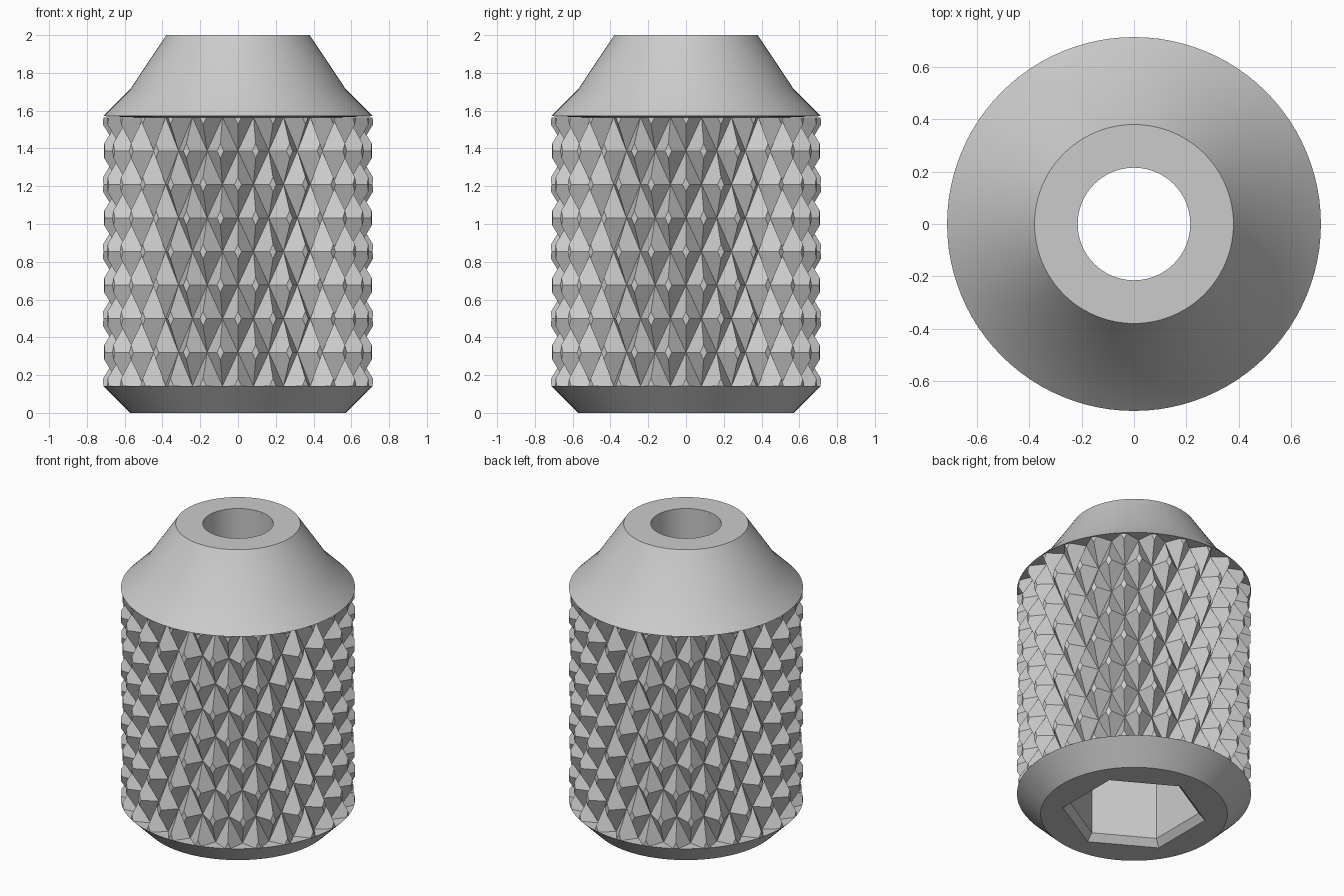
import bpy, bmesh
from math import cos, sin, pi, radians
from mathutils import Vector

cube = bpy.data.objects.get("Cube")
if cube:
    bpy.data.objects.remove(cube, do_unlink=True)

grey = bpy.data.materials.new("plain_grey")
grey.use_nodes = True
colour = (0.6, 0.6, 0.6, 1)
grey.diffuse_color = colour
grey.node_tree.nodes["Principled BSDF"].inputs["Base Color"].default_value = colour

SEGMENTS = 96
Z_LOW, Z_HIGH = 0.143, 1.565     # ends of the knurled grip
R_MAX = 0.714


def finish(name, bm, smooth):
    mesh = bpy.data.meshes.new(name)
    bm.to_mesh(mesh)
    bm.free()
    mesh.materials.append(grey)
    obj = bpy.data.objects.new(name, mesh)
    bpy.context.collection.objects.link(obj)
    if smooth:
        bpy.ops.object.select_all(action='DESELECT')
        obj.select_set(True)
        bpy.context.view_layer.objects.active = obj
        bpy.ops.object.shade_smooth_by_angle(angle=radians(25))


def circle(angle):
    return 1.0


def hexagon(angle):
    # polar outline with two corners on the y axis
    return cos(pi / 6) / cos((angle + pi / 6) % (pi / 3) - pi / 6)


def lathe(name, profile):
    """Spin (radius, height, outline) points; the outer surface runs upwards."""
    bm = bmesh.new()
    rings = []
    for r, z, outline in profile:
        ring = []
        for s in range(SEGMENTS):
            a = 2 * pi * s / SEGMENTS
            k = r * outline(a)
            ring.append(bm.verts.new((k * cos(a), k * sin(a), z)))
        rings.append(ring)
    for low, high in zip(rings, rings[1:]):
        for s in range(SEGMENTS):
            n = (s + 1) % SEGMENTS
            bm.faces.new((low[s], low[n], high[n], high[s]))
    finish(name, bm, True)


def knurl(name, columns, rows, r_peak, r_valley, cut):
    """Ring of four-sided pyramids with flattened tips."""
    bm = bmesh.new()

    def point(i, j):
        a = pi * i / columns
        r = r_valley if (i + j) % 2 else r_peak
        return Vector((r * cos(a), r * sin(a), Z_LOW + (Z_HIGH - Z_LOW) * j / rows))

    def add(points):
        bm.faces.new([bm.verts.new(p) for p in points])

    for i in range(2 * columns):
        for j in range(rows + 1):
            # pyramid sides
            if j < rows:
                q = [point(i, j), point(i + 1, j), point(i + 1, j + 1), point(i, j + 1)]
                for k in ((0, 2) if (i + j) % 2 == 0 else (1, 3)):
                    p, v, w = q[k], q[(k + 1) % 4], q[k - 1]
                    add((p.lerp(v, cut), v, w, p.lerp(w, cut)))
            # flattened tip
            if (i + j) % 2 == 0:
                around = ((i + 1, j), (i, j + 1), (i - 1, j), (i, j - 1))
                add([point(i, j).lerp(point(*n), cut) for n in around if 0 <= n[1] <= rows])
    bmesh.ops.remove_doubles(bm, verts=bm.verts, dist=0.0001)
    finish(name, bm, False)


# Chamfered lower end with its hexagonal socket, stepping down to the bore
lathe("lower_collar_and_socket", [
    (0.215, 1.4, circle), (0.40, 1.4, hexagon), (0.40, 0.045, hexagon),
    (0.44, 0, hexagon), (0.57, 0, circle), (R_MAX, Z_LOW, circle), (0.55, Z_LOW, circle)])

# Tapered cap with the round bore
lathe("tapered_cap", [
    (0.55, Z_HIGH, circle), (R_MAX, 1.571, circle), (0.57, 1.714, circle),
    (0.38, 2, circle), (0.215, 2, circle), (0.215, 1.4, circle)])

# Knurled grip
knurl("knurled_grip", 24, 8, 0.738, 0.63, 0.22)
